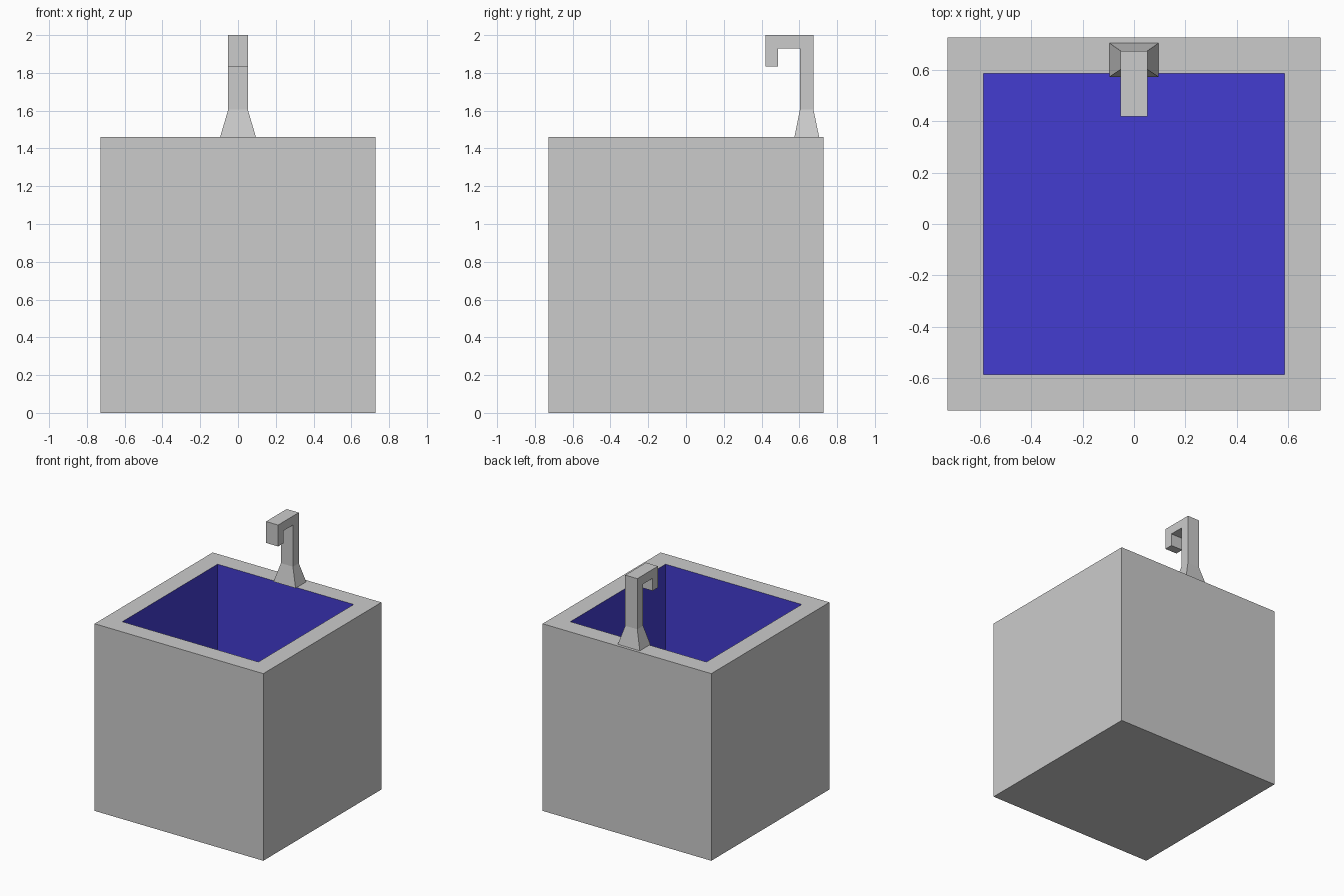
import bpy, bmesh
from mathutils import Vector

if "Cube" in bpy.data.objects:
    bpy.data.objects.remove(bpy.data.objects["Cube"])


def make_object(name, bm, materials=()):
    bmesh.ops.recalc_face_normals(bm, faces=bm.faces)
    mesh = bpy.data.meshes.new(name)
    bm.to_mesh(mesh)
    bm.free()
    for m in materials:
        mesh.materials.append(m)
    obj = bpy.data.objects.new(name, mesh)
    bpy.context.collection.objects.link(obj)
    return obj


grey = bpy.data.materials.new("grey_body")
grey.diffuse_color = (0.8, 0.8, 0.8, 1)
grey.use_nodes = True
grey.node_tree.nodes["Principled BSDF"].inputs["Base Color"].default_value = grey.diffuse_color
blue = bpy.data.materials.new("blue_lining")
blue.diffuse_color = (0.056, 0.045, 0.63, 1)
blue.use_nodes = True
blue.node_tree.nodes["Principled BSDF"].inputs["Base Color"].default_value = blue.diffuse_color

# Basin: a cube whose top is inset for the rim and pushed down for the bowl
HALF, HEIGHT, WALL = 0.728, 1.46, 0.141
bm = bmesh.new()
bmesh.ops.create_cube(bm, size=1)
for v in bm.verts:
    v.co = Vector((v.co.x * 2 * HALF, v.co.y * 2 * HALF, (v.co.z + 0.5) * HEIGHT))
bm.normal_update()
top = max(bm.faces, key=lambda f: f.calc_center_median().z)
bmesh.ops.inset_region(bm, faces=[top], thickness=WALL, use_even_offset=True)
before = set(bm.faces)
floor = bmesh.ops.extrude_discrete_faces(bm, faces=[top])["faces"][0]
for v in floor.verts:
    v.co.z = WALL
for f in bm.faces:
    if f is floor or f not in before:
        f.material_index = 1
make_object("basin", bm, (grey, blue))

# Tap: hooked side profile (y, z) extruded across x
profile = [(0.603, 1.605), (0.675, 1.605), (0.675, 2.0), (0.42, 2.0),
           (0.42, 1.833), (0.487, 1.833), (0.487, 1.93), (0.603, 1.93)]
W = 0.052
bm = bmesh.new()
side = bm.faces.new([bm.verts.new((-W, y, z)) for y, z in profile])
ext = bmesh.ops.extrude_face_region(bm, geom=[side], use_keep_orig=True)
bmesh.ops.translate(bm, vec=(2 * W, 0, 0),
                    verts=[g for g in ext["geom"] if isinstance(g, bmesh.types.BMVert)])

# Flared foot: extrude the bottom of the stem down to the rim and widen it
bottom = min(bm.faces, key=lambda f: f.calc_center_median().z)
foot = bmesh.ops.extrude_discrete_faces(bm, faces=[bottom])["faces"][0]
for v in foot.verts:
    v.co = Vector((0.095 if v.co.x > 0 else -0.095,
                   0.705 if v.co.y > 0.64 else 0.574, HEIGHT))
make_object("tap", bm)
